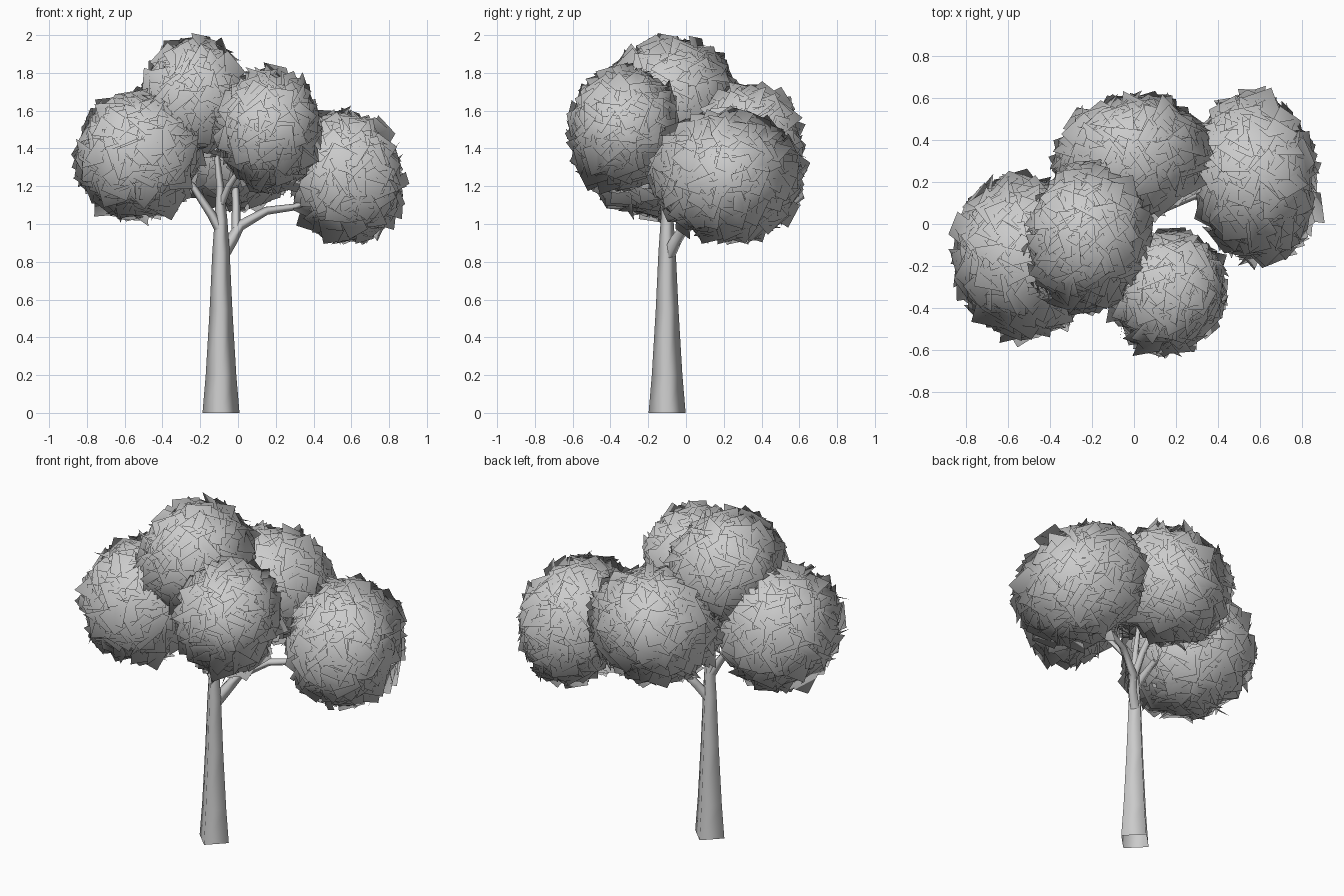
import bpy, bmesh, math, random
from mathutils import Vector, Matrix, Euler

if "Cube" in bpy.data.objects:
    bpy.data.objects.remove(bpy.data.objects["Cube"])

random.seed(7)


def add_object(name, bm, normals=None):
    mesh = bpy.data.meshes.new(name)
    bm.to_mesh(mesh)
    bm.free()
    if normals:
        mesh.normals_split_custom_set_from_vertices(normals)
    ob = bpy.data.objects.new(name, mesh)
    bpy.context.collection.objects.link(ob)


def tube(name, points, radii, sides=4):
    """Tapered smooth-shaded limb with open ends following a path."""
    bm = bmesh.new()
    pts = [Vector(p) for p in points]
    rings = []
    for i, p in enumerate(pts):
        d = (pts[min(i + 1, len(pts) - 1)] - pts[max(i - 1, 0)]).normalized()
        u = d.cross(Vector((0, 1, 0.01))).normalized()
        v = d.cross(u)
        rings.append([bm.verts.new(p + radii[i] * (u * math.cos(a) + v * math.sin(a)))
                      for a in (2 * math.pi * k / sides for k in range(sides))])
    for a, b in zip(rings, rings[1:]):
        for k in range(sides):
            n = (k + 1) % sides
            bm.faces.new((a[k], a[n], b[n], b[k])).smooth = True
    bmesh.ops.recalc_face_normals(bm, faces=bm.faces)
    add_object(name, bm)


def leaf_cluster(name, centre, radii, tilt=(0, 0, 0), count=400):
    """Ellipsoid shell of loosely tilted square leaf cards, shaded as one round mass."""
    bm = bmesh.new()
    c, r = Vector(centre), Vector(radii)
    turn = Euler([math.radians(t) for t in tilt]).to_matrix()
    normals = []
    for i in range(count):
        z = 1 - 2 * (i + 0.5) / count
        a = i * 2.399963 + random.uniform(-0.1, 0.1)
        s = math.sqrt(1 - z * z)
        d = Vector((s * math.cos(a), s * math.sin(a), z))
        p = c + turn @ (d * r * random.uniform(0.86, 0.93))
        out = (turn @ Vector((d.x / r.x, d.y / r.y, d.z / r.z))).normalized()
        n = (out + Vector([random.uniform(-0.65, 0.65) for _ in range(3)])).normalized()
        rot = n.to_track_quat('Z', 'Y').to_matrix() @ Matrix.Rotation(random.uniform(0, 6.283), 3, 'Z')
        h = random.uniform(0.062, 0.08)
        f = bm.faces.new([bm.verts.new(p + rot @ Vector((x * h, y * h, 0)))
                          for x, y in ((-1, -1), (1, -1), (1, 1), (-1, 1))])
        f.smooth = True
        normals += [(v.co - c).normalized() for v in f.verts]
    add_object(name, bm, normals)


# Trunk
tube("trunk", [(-0.09, -0.10, 0), (-0.09, -0.10, 0.2), (-0.09, -0.10, 0.55), (-0.09, -0.10, 0.85),
               (-0.09, -0.10, 1.02), (-0.095, -0.10, 1.2), (-0.12, -0.09, 1.45)],
     [0.098, 0.081, 0.06, 0.046, 0.034, 0.02, 0.012])

# Branches reaching into each leaf cluster
tube("branch_left", [(-0.09, -0.10, 0.96), (-0.14, -0.11, 1.05), (-0.24, -0.12, 1.2), (-0.4, -0.14, 1.34)],
     [0.028, 0.024, 0.018, 0.01])
tube("branch_right", [(-0.08, -0.09, 0.84), (-0.03, -0.05, 0.92), (0.01, 0.0, 0.99), (0.15, 0.08, 1.07),
                      (0.3, 0.14, 1.09), (0.48, 0.19, 1.17)],
     [0.036, 0.032, 0.028, 0.022, 0.018, 0.01])
tube("branch_back", [(-0.01, -0.02, 0.96), (-0.01, 0.06, 1.1), (-0.015, 0.16, 1.22), (-0.02, 0.28, 1.36)],
     [0.026, 0.022, 0.02, 0.01])
tube("branch_front", [(-0.09, -0.10, 1.1), (-0.05, -0.15, 1.2), (0.03, -0.22, 1.32), (0.12, -0.29, 1.44)],
     [0.02, 0.017, 0.014, 0.01])

# Foliage
leaf_cluster("leaves_left", (-0.525, -0.155, 1.365), (0.325, 0.39, 0.34), (0, 10, 12))
leaf_cluster("leaves_top", (-0.225, -0.07, 1.665), (0.275, 0.345, 0.305), (0, 0, -10))
leaf_cluster("leaves_front", (0.165, -0.325, 1.50), (0.255, 0.28, 0.315), (-12, 0, -10))
leaf_cluster("leaves_right", (0.575, 0.22, 1.25), (0.28, 0.41, 0.345), (0, -12, 8))
leaf_cluster("leaves_back", (-0.01, 0.32, 1.41), (0.37, 0.28, 0.32), (0, 0, 10))
